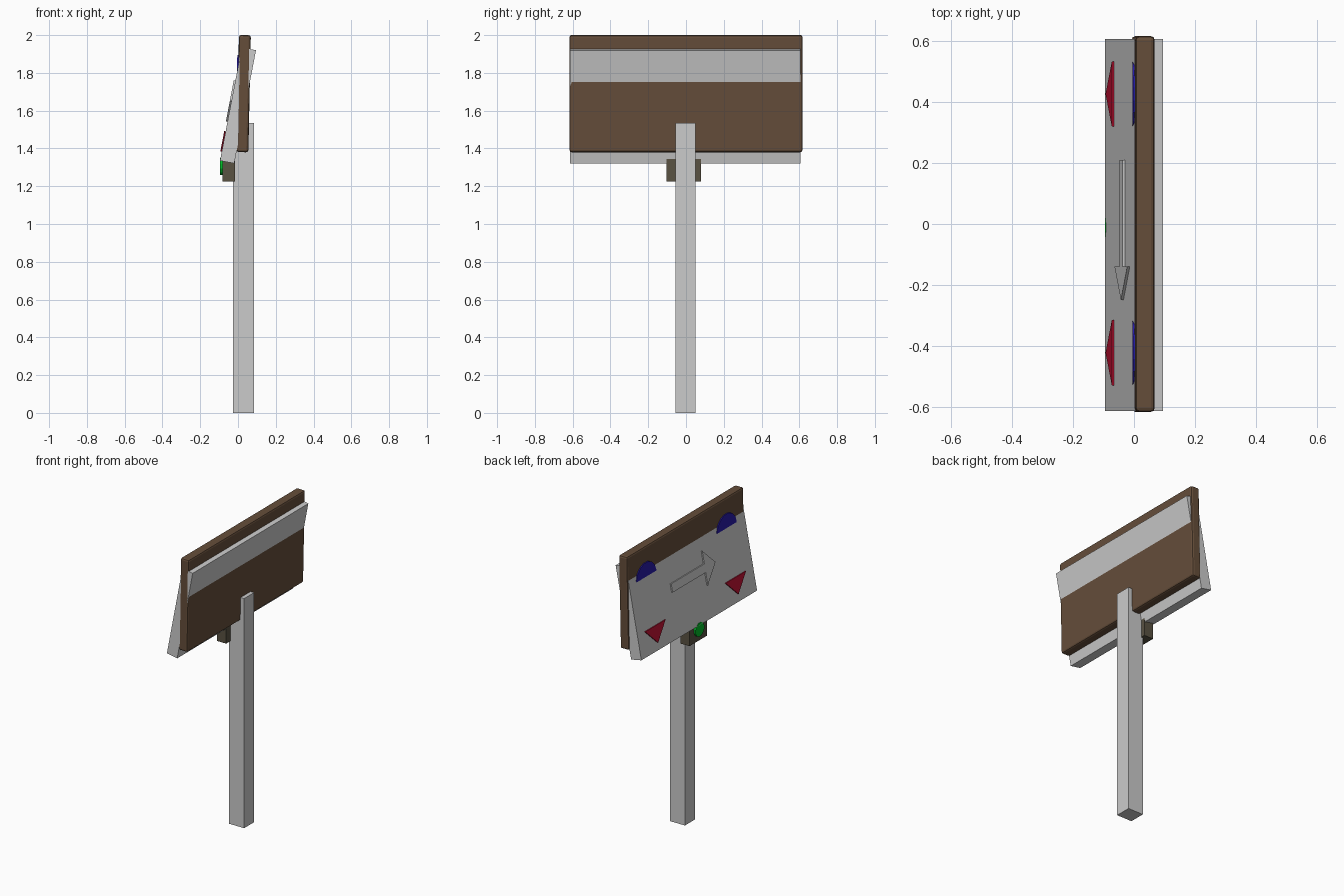
import bpy, math
from mathutils import Matrix, Vector

if "Cube" in bpy.data.objects:
    bpy.data.objects.remove(bpy.data.objects["Cube"])


def mat(name, rgb):
    m = bpy.data.materials.new(name)
    m.diffuse_color = (*rgb, 1)
    m.use_nodes = True
    m.node_tree.nodes["Principled BSDF"].inputs["Base Color"].default_value = m.diffuse_color
    return m


BROWN = mat("wood_brown", (0.13, 0.075, 0.042))
OLIVE = mat("dark_olive", (0.10, 0.085, 0.055))
RED = mat("red", (0.5, 0.005, 0.03))
BLUE = mat("blue", (0.02, 0.01, 0.4))
GREEN = mat("green", (0.0, 0.5, 0.02))


def frame(x, z, angle=0.0):
    """Sign-face frame: local X = -y, local Y = up the leaning face, local Z = outward (-x)."""
    u = Vector((0, -1, 0))
    v = Vector((math.sin(angle), 0, math.cos(angle)))
    m = Matrix((u, v, u.cross(v))).transposed().to_4x4()
    m.translation = (x, 0, z)
    return m


def plate(name, outline, n0, n1, m, material=None, bevel=0.0):
    """Extrude a counter-clockwise outline from depth n0 to n1 in frame m."""
    k = len(outline)
    verts = [m @ Vector((u, v, n)) for n in (n0, n1) for u, v in outline]
    faces = [list(range(k))[::-1], list(range(k, 2 * k))]
    faces += [[i, (i + 1) % k, k + (i + 1) % k, k + i] for i in range(k)]
    me = bpy.data.meshes.new(name)
    me.from_pydata(verts, [], faces)
    ob = bpy.data.objects.new(name, me)
    bpy.context.collection.objects.link(ob)
    if material:
        me.materials.append(material)
    if bevel:
        b = ob.modifiers.new("bevel", 'BEVEL')
        b.width, b.segments = bevel, 2
    return ob


def rect(u0, u1, v0, v1):
    return [(u0, v0), (u1, v0), (u1, v1), (u0, v1)]


def circle(u, v, r, k):
    return [(u + r * math.cos(2 * math.pi * (i + .5) / k),
             v + r * math.sin(2 * math.pi * (i + .5) / k)) for i in range(k)]


upright = frame(0, 0)
board = frame(0.030, 1.69, math.radians(1.2))
panel = frame(0.0, 1.6275, math.radians(10.85))

# Post, back board and leaning front panel
plate("post", rect(-0.05, 0.056, 0, 1.535), -0.085, 0.027, upright)
plate("back_board", rect(-0.617, 0.617, -0.31, 0.31), -0.0315, 0.0315, board, BROWN, 0.012)
plate("front_panel", rect(-0.607, 0.615, -0.305, 0.305), -0.0385, 0.0385, panel)

# Raised direction arrow
arrow = [(-0.21, -0.015), (0.14, -0.015), (0.14, -0.095), (0.25, 0.016),
         (0.14, 0.127), (0.14, 0.047), (-0.21, 0.047)]
arrow[0], arrow[1] = (-0.21, -0.012), (0.14, -0.012)
arrow[5], arrow[6] = (0.14, 0.044), (-0.21, 0.044)
plate("arrow", arrow, 0.03, 0.047, panel)

# Red triangles on the panel, blue discs on the board
for side, u in (("left", -0.427), ("right", 0.423)):
    plate("red_triangle_" + side,
          [(u, -0.256), (u + 0.107, -0.147), (u - 0.107, -0.147)], 0.03, 0.046, panel, RED)
    plate("blue_disc_" + side, circle(u, 0.10, 0.107, 16), 0.02, 0.038, board, BLUE)

# Light box under the panel with its green lamp
plate("light_box", rect(-0.08, 0.103, 1.225, 1.39), 0.015, 0.082, upright, OLIVE)
plate("green_lamp", circle(0.012, 1.305, 0.047, 12), 0.07, 0.095, upright, GREEN)
